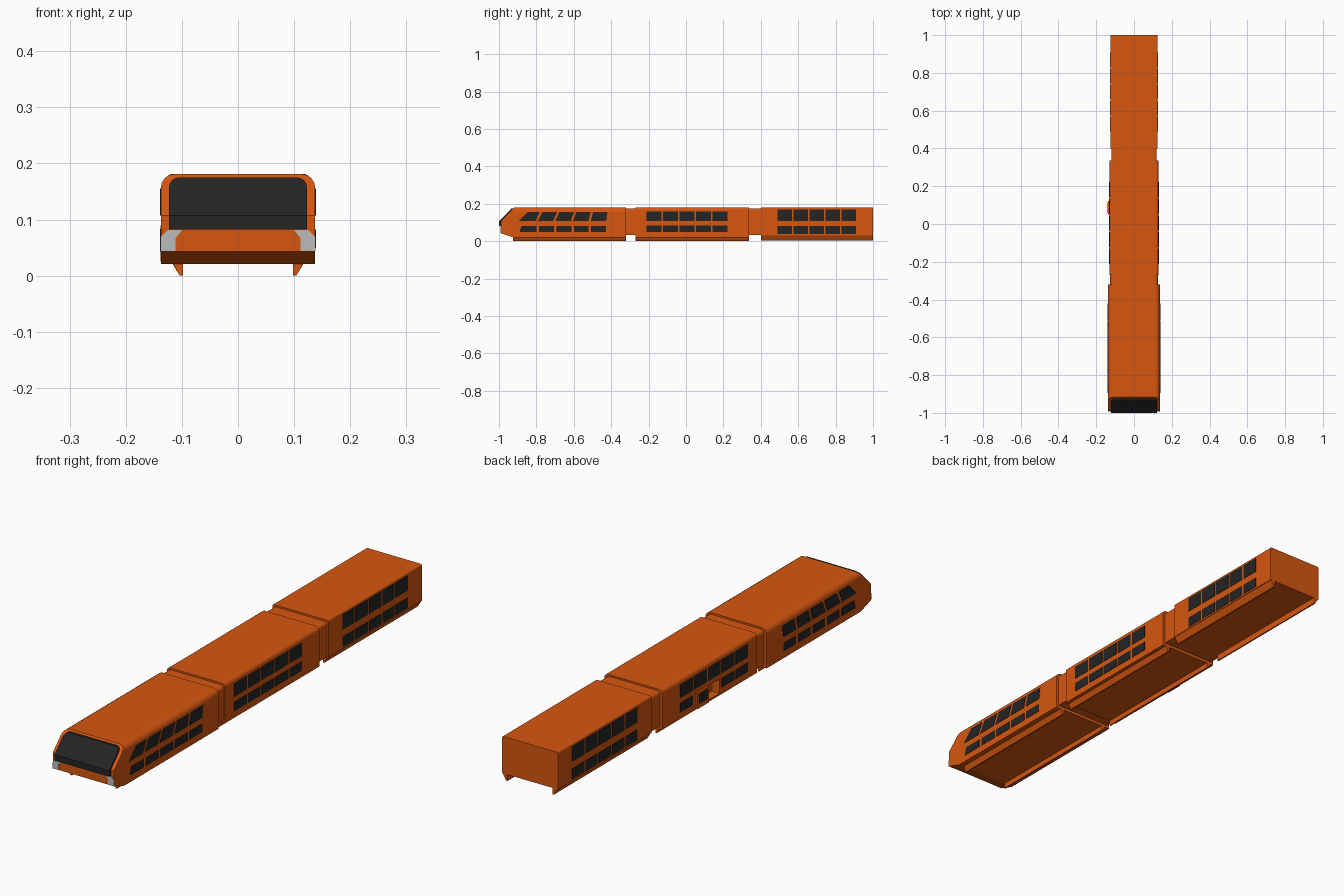
import bpy, bmesh, math
from mathutils import Vector

if "Cube" in bpy.data.objects:
    bpy.data.objects.remove(bpy.data.objects["Cube"])


def material(name, rgb):
    m = bpy.data.materials.new(name)
    m.diffuse_color = (*rgb, 1)
    m.use_nodes = True
    m.node_tree.nodes["Principled BSDF"].inputs["Base Color"].default_value = m.diffuse_color
    return m


ORANGE = material("orange_paint", (0.68, 0.095, 0.005))
GLASS = material("dark_glass", (0.018, 0.018, 0.018))
LAMP = material("lamp_grey", (0.5, 0.5, 0.5))


def prism(name, polys, vec, mat, cuts=()):
    """Extrude each polygon along vec; optionally slice with planes (point, outward normal)."""
    bm = bmesh.new()
    for pts in polys:
        face = bm.faces.new([bm.verts.new(p) for p in pts])
        ext = bmesh.ops.extrude_face_region(bm, geom=[face], use_keep_orig=True)
        moved = [v for v in ext["geom"] if isinstance(v, bmesh.types.BMVert)]
        bmesh.ops.translate(bm, verts=moved, vec=vec)
    for co, no in cuts:
        res = bmesh.ops.bisect_plane(bm, geom=bm.verts[:] + bm.edges[:] + bm.faces[:],
                                     plane_co=co, plane_no=no, clear_outer=True)
        rim = [e for e in res["geom_cut"] if isinstance(e, bmesh.types.BMEdge)]
        bmesh.ops.edgeloop_fill(bm, edges=rim)
    bmesh.ops.recalc_face_normals(bm, faces=bm.faces[:])
    me = bpy.data.meshes.new(name)
    bm.to_mesh(me)
    bm.free()
    me.materials.append(mat)
    ob = bpy.data.objects.new(name, me)
    bpy.context.collection.objects.link(ob)
    return ob


def box(name, x0, x1, y0, y1, z0, z1, mat):
    return prism(name, [[(x0, y0, z0), (x1, y0, z0), (x1, y0, z1), (x0, y0, z1)]],
                 (0, y1 - y0, 0), mat)


def arch(w, z0, z1, r, n=4):
    """Outline in x, z with rounded upper corners."""
    pts = [(-w, z0), (w, z0)]
    for cx, start in ((w - r, 0), (r - w, 90)):
        for i in range(n + 1):
            a = math.radians(start + 90 * i / n)
            pts.append((cx + r * math.cos(a), z1 - r + r * math.sin(a)))
    return pts


def shell(name, w, y0, y1, z0, z1, r, cuts=()):
    return prism(name, [[(x, y0, z) for x, z in arch(w, z0, z1, r)]],
                 (0, y1 - y0, 0), ORANGE, cuts)


def skirts(name, y0, y1, x_top, z_top, x_bot, z_bot):
    # slanted rails under both edges of a carriage
    polys = [[(s * x_top, y0, z_top), (s * x_bot, y0, z_bot),
              (s * (x_bot - 0.006), y0, z_bot), (s * (x_bot - 0.006), y0, z_top)]
             for s in (1, -1)]
    prism(name, polys, (0, y1 - y0, 0), ORANGE)


def windows(name, w, bottoms, tops, z0, z1, sides=((1, ()), (-1, ()))):
    for s, skip in sides:
        polys = [[(s * (w - 0.003), b[0], z0), (s * (w - 0.003), b[1], z0),
                  (s * (w - 0.003), t[1], z1), (s * (w - 0.003), t[0], z1)]
                 for i, (b, t) in enumerate(zip(bottoms, tops)) if i not in skip]
        prism(name + ("_right" if s > 0 else "_left"), polys, (s * 0.0045, 0, 0), GLASS)


def row(start, pitch, width):
    return [(start + i * pitch, start + i * pitch + width) for i in range(5)]


# Lead carriage with wedge nose
NOSE_Y, BEND_Z, ROOF_Z, ROOF_Y = -0.99, 0.11, 0.184, -0.917
slope_no = Vector((0, -(ROOF_Z - BEND_Z), ROOF_Y - NOSE_Y))
shell("lead_carriage", 0.1375, NOSE_Y, -0.32, 0.024, ROOF_Z, 0.024,
      [((0, NOSE_Y, BEND_Z), slope_no),
       ((0, NOSE_Y, 0.046), Vector((0, -0.022, -0.065)))])
skirts("lead_skirts", -0.925, -0.32, 0.116, 0.025, 0.104, 0.003)

# Windscreen: sloped pane with rounded top, plus a short upright pane
pane = [(x, NOSE_Y + (z - BEND_Z) * (ROOF_Y - NOSE_Y) / (ROOF_Z - BEND_Z), z)
        for x, z in arch(0.123, BEND_Z, 0.178, 0.018)]
prism("windscreen_upper", [[(x, y + 0.004, z) for x, y, z in pane]], (0, -0.014, 0), GLASS)
box("windscreen_lower", -0.123, 0.123, -1.0, -0.985, 0.085, BEND_Z, GLASS)

# Headlights
lamp = [(0.138, 0.047), (0.111, 0.047), (0.111, 0.07), (0.1, 0.084), (0.125, 0.084), (0.138, 0.072)]
prism("headlights", [[(s * x, -0.988, z) for x, z in lamp] for s in (1, -1)],
      (0, -0.004, 0), LAMP)

# Lead carriage windows, raked upper row
windows("lead_upper_windows", 0.1375,
        [(-0.895, -0.805)] + row(-0.793, 0.0945, 0.082)[:4],
        [(-0.848, -0.783)] + row(-0.767, 0.09, 0.077)[:4], 0.11, 0.158)
windows("lead_lower_windows", 0.1375,
        [(-0.89, -0.8)] + row(-0.786, 0.093, 0.08)[:4],
        [(-0.88, -0.8)] + row(-0.786, 0.093, 0.08)[:4], 0.052, 0.085)

# Middle carriage with a doorway on the left
middle = shell("middle_carriage", 0.13, -0.27, 0.337, 0.024, 0.184, 0.015)
cutter = box("doorway_cutter", -0.2, -0.095, -0.03, 0.048, 0.032, 0.09, ORANGE)
cutter.hide_render = True
cutter.hide_viewport = True
mod = middle.modifiers.new("doorway", "BOOLEAN")
mod.operation = "DIFFERENCE"
mod.solver = "EXACT"
mod.object = cutter
skirts("middle_skirts", -0.27, 0.337, 0.116, 0.025, 0.104, 0.003)
mid = row(-0.211, 0.0885, 0.08)
windows("middle_upper_windows", 0.13, mid, mid, 0.11, 0.163)
windows("middle_lower_windows", 0.13, mid, mid, 0.051, 0.088, ((1, ()), (-1, (2, 3))))

# Sliding door, parked beside its opening
box("sliding_door", -0.138, -0.129, 0.05, 0.122, 0.028, 0.092, ORANGE)
box("door_window", -0.139, -0.136, 0.058, 0.114, 0.046, 0.086, GLASS)

# Rear carriage
shell("rear_carriage", 0.125, 0.4, 1.0, 0.034, 0.184, 0.006)
skirts("rear_skirts", 0.4, 1.0, 0.123, 0.035, 0.107, 0.008)
rear = row(0.49, 0.0855, 0.077)
windows("rear_upper_windows", 0.125, rear, rear, 0.112, 0.173)
windows("rear_lower_windows", 0.125, rear, rear, 0.041, 0.083)

# Gangways joining the carriages
shell("front_gangway", 0.126, -0.325, -0.265, 0.036, 0.177, 0.015)
shell("rear_gangway", 0.12, 0.332, 0.405, 0.036, 0.177, 0.012)

# Stand on the ground
for ob in bpy.context.scene.objects:
    ob.location.z -= 0.003
